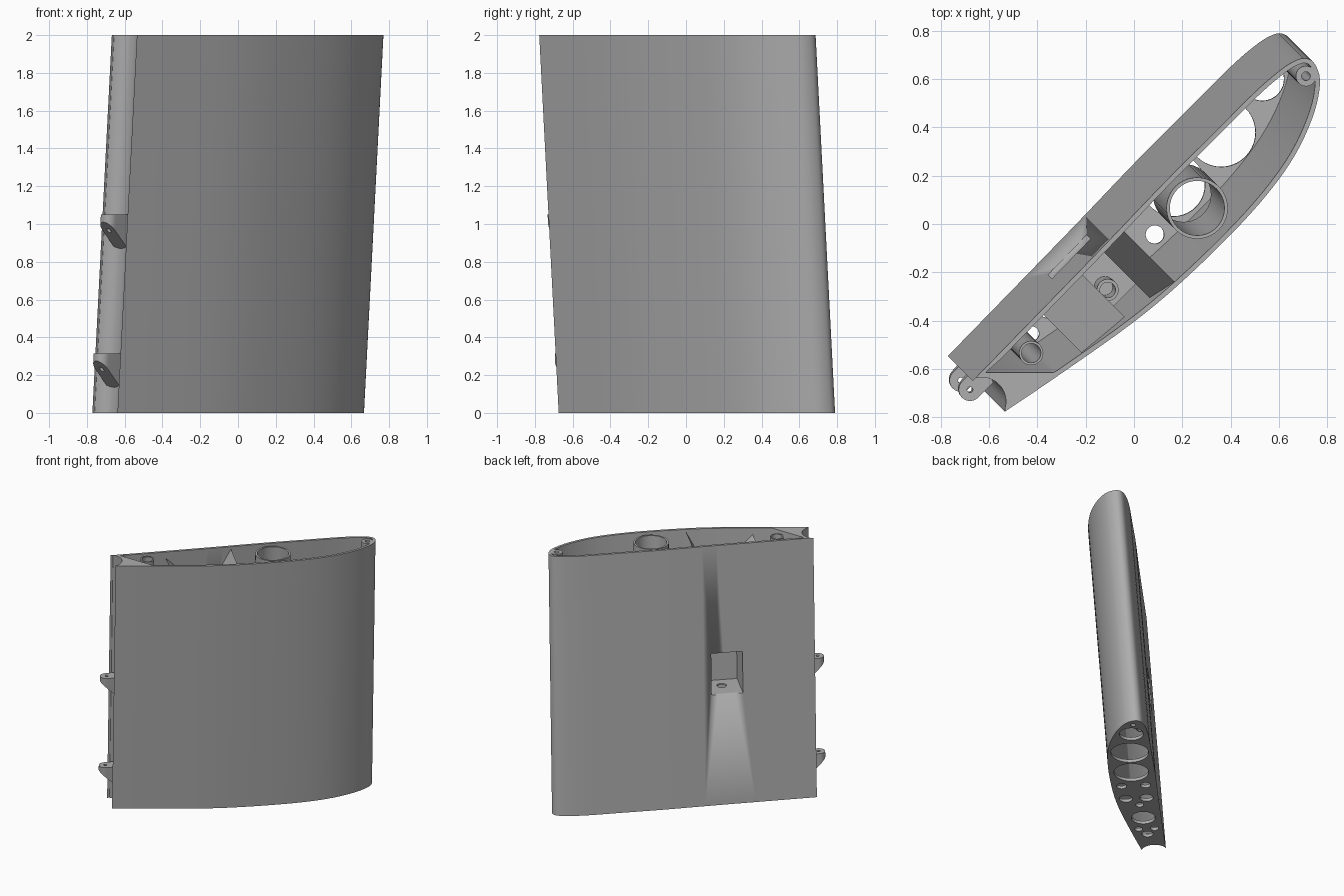
import bpy, bmesh
from math import sin, cos, radians, sqrt
from mathutils import Vector

cube = bpy.data.objects.get("Cube")
if cube:
    bpy.data.objects.remove(cube)

HEIGHT, SHIFT, SKIN = 2.0, 0.103, 0.02
R2 = sqrt(2)

grey = bpy.data.materials.new("plain_grey")
grey.use_nodes = True
grey.diffuse_color = (0.42, 0.42, 0.42, 1)
grey.node_tree.nodes["Principled BSDF"].inputs["Base Color"].default_value = (0.42, 0.42, 0.42, 1)


def plan(u, v):
    """Along the chord (u) and across it (v) to plan x, y."""
    return Vector(((u + v) / R2, (u - v) / R2))


def circle(c, r, n=40):
    return [Vector(c) + Vector((cos(i * 2 * radians(180) / n), sin(i * 2 * radians(180) / n))) * r
            for i in range(n)]


def rect(u0, u1, v0, v1):
    return [plan(u0, v0), plan(u1, v0), plan(u1, v1), plan(u0, v1)]


def finish(name, mesh):
    """Clean, lean with the sweep, colour and shade a mesh."""
    bm = bmesh.new()
    bm.from_mesh(mesh)
    bmesh.ops.remove_doubles(bm, verts=bm.verts, dist=0.0002)
    bmesh.ops.recalc_face_normals(bm, faces=bm.faces)
    for v in bm.verts:
        lean = SHIFT * (v.co.z / HEIGHT - 1)
        v.co.x += lean
        v.co.y -= lean
    bm.to_mesh(mesh)
    bm.free()
    mesh.materials.clear()
    mesh.materials.append(grey)
    ob = bpy.data.objects.new(name, mesh)
    bpy.context.collection.objects.link(ob)
    bpy.ops.object.select_all(action='DESELECT')
    ob.select_set(True)
    bpy.context.view_layer.objects.active = ob
    bpy.ops.object.shade_smooth_by_angle(angle=radians(30))
    return ob


def slab(name, loops, z0, z1, taper=None):
    """Extrude a filled outline with holes between two heights."""
    cu = bpy.data.curves.new(name, 'CURVE')
    cu.dimensions, cu.fill_mode = '2D', 'BOTH'
    cu.extrude = (z1 - z0) / 2
    for loop in loops:
        sp = cu.splines.new('POLY')
        sp.points.add(len(loop) - 1)
        for p, q in zip(sp.points, loop):
            p.co = (q[0], q[1], 0, 1)
        sp.use_cyclic_u = True
    tmp = bpy.data.objects.new("tmp", cu)
    bpy.context.collection.objects.link(tmp)
    dg = bpy.context.evaluated_depsgraph_get()
    mesh = bpy.data.meshes.new_from_object(tmp.evaluated_get(dg))
    bpy.data.objects.remove(tmp)
    mid = (z0 + z1) / 2
    for v in mesh.vertices:
        low = v.co.z < 0
        v.co.z += mid
        if taper and low:
            v.co.z -= taper(v.co)
    return finish(name, mesh)


def tube(name, c, r, hole, z0, z1):
    return slab(name, [circle(c, r), circle(c, hole)], z0, z1)


def plate(name, corners):
    """Thin sloping panel from (u, v, z) corners."""
    bm = bmesh.new()
    vs = [bm.verts.new((*plan(u, v), z)) for u, v, z in corners]
    bm.faces.new(vs)
    bmesh.ops.solidify(bm, geom=bm.faces[:], thickness=0.012)
    mesh = bpy.data.meshes.new(name)
    bm.to_mesh(mesh)
    bm.free()
    return finish(name, mesh)


def spline(pts, steps=5):
    """Smooth path through the points."""
    p = [Vector(q) for q in pts]
    p = [2 * p[0] - p[1]] + p + [2 * p[-1] - p[-2]]
    out = []
    for a, b, c, d in zip(p, p[1:], p[2:], p[3:]):
        for i in range(steps):
            t = i / steps
            out.append(0.5 * (2 * b + (c - a) * t + (2 * a - 5 * b + 4 * c - d) * t * t
                              + (3 * b - a - 3 * c + d) * t ** 3))
    return out + [p[-2]]


# Wing section: trailing edge, over the nose, back along the belly
foil = spline([(-.668, -.65), (-.17, -.138), (.12, .165), (.335, .38), (.5, .545), (.6, .632),
               (.66, .672), (.71, .686), (.75, .66), (.77, .58), (.737, .435), (.645, .25),
               (.48, .04), (.23, -.21), (0, -.405), (-.31, -.625), (-.535, -.777)])
hinge = plan(-.965, .074)
cove = [plan(-.965 + .1 * cos(radians(a)), .074 + .1 * sin(radians(a))) for a in range(60, -61, -10)]
outer = foil + cove

inner = []
for i in range(1, len(foil) - 1):
    t = (foil[i + 1] - foil[i - 1]).normalized()
    q = foil[i] + Vector((t.y, -t.x)) * SKIN
    if q.y > -.615:
        inner.append(q)
inner = [Vector((-.615, -.615))] + inner + [Vector((-.335, -.615))]

skin = slab("wing_skin", [outer, inner], 0.02, HEIGHT)

# Window cut through the upper skin for the equipment bay
B0, B1, Z0, Z1 = -.40, -.17, .85, 1.17
cutter = slab("bay_cutter", [rect(B0, B1, -.15, .06)], Z0, Z1)
cut = skin.modifiers.new("window", 'BOOLEAN')
cut.operation, cut.solver, cut.object = 'DIFFERENCE', 'EXACT', cutter
bpy.context.view_layer.objects.active = skin
bpy.ops.object.modifier_apply(modifier="window")
bpy.data.objects.remove(cutter)

# End rib with lightening holes: chord position, offset, radius
HOLES = [(.80, -.05, .09), (.523, -.014, .142), (.23, 0, .13), (.03, .09, .038), (.03, -.09, .038),
         (-.16, .075, .05), (-.16, -.08, .05), (-.26, -.02, .03), (-.455, -.03, .09),
         (-.62, .02, .03), (-.62, -.1, .03), (-.70, -.04, .042)]
nose = Vector((.712, .612))
lean = .146   # the section offset at the foot
rib_holes = [circle(plan(u, v + lean), r) for u, v, r in HOLES]
slab("end_rib", [outer] + rib_holes + [circle(nose, .018)], 0, 0.025)

# Tubes and nose post
tube("main_spar_tube", (.262, .065), .127, .113, .9, 1.99)
tube("rear_spar_tube", (-.425, -.535), .05, .04, .9, 1.99)
tube("nose_post", nose, .042, .018, .02, HEIGHT)

# Equipment bay: floor with a cable hole, walls, roof and cable pipe
W = .012
cable = plan(-.27, .13)
slab("bay_floor", [rect(B0 - W, B1 + W, -.005, .24), circle(cable, .035)], Z0 - W, Z0)
slab("bay_walls", [[plan(*p) for p in (
    (B0 - W, -.005), (B0 - W, .24), (B1 + W, .24), (B1 + W, -.005),
    (B1, -.005), (B1, .24 - W), (B0, .24 - W), (B0, -.005))]], Z0, Z1)
slab("bay_roof", [rect(B0 - W, B1 + W, -.005, .24)], Z1, Z1 + W)
tube("cable_pipe", plan(-.27, .16), .045, .032, Z1, 1.4)

# Sloping braces between the skins
plate("front_brace", [(-.17, -.01, 1.75), (-.17, .283, 1.75), (-.05, .295, 1.98), (-.05, -.01, 1.98)])
plate("rear_brace", [(-.30, -.01, 1.72), (-.30, .275, 1.72), (-.53, .235, 1.95), (-.53, -.005, 1.95)])

# Hinge lugs with a tapered underside
lug = [plan(-.965 + .047 * cos(radians(a)), .074 + .047 * sin(radians(a))) for a in range(90, 271, 15)]
lug += [plan(-.85, .027), plan(-.85, .121)]
for name, top in (("upper_hinge_lug", 1.05), ("lower_hinge_lug", .315)):
    slab(name, [lug, circle(hinge, .012, 16)], top - .04, top,
         taper=lambda co: .95 * ((co.x + co.y) / R2 + 1.012))
